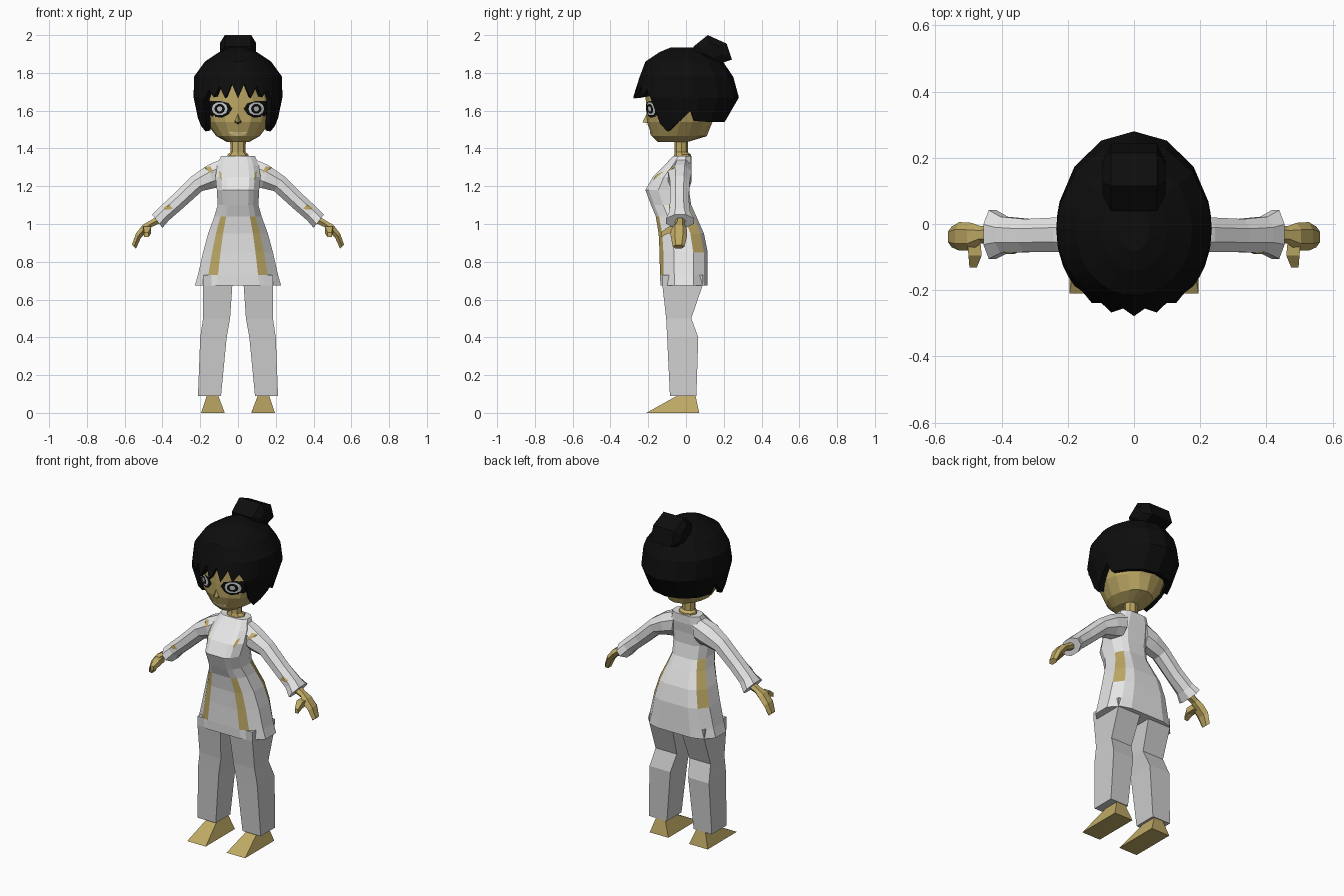
import bpy, bmesh, math
from mathutils import Vector
from mathutils.bvhtree import BVHTree

if "Cube" in bpy.data.objects:
    bpy.data.objects.remove(bpy.data.objects["Cube"])


def material(name, r, g, b):
    m = bpy.data.materials.new(name)
    m.diffuse_color = (r, g, b, 1)
    m.use_nodes = True
    m.node_tree.nodes["Principled BSDF"].inputs["Base Color"].default_value = m.diffuse_color
    return m


SKIN = material("skin", 0.52, 0.40, 0.13)
HAIR = material("black_hair", 0.004, 0.004, 0.004)
WHITE = material("white_cloth", 0.80, 0.80, 0.80)
GREY = material("light_grey_cloth", 0.62, 0.62, 0.62)
EYE = material("eye_white", 0.62, 0.66, 0.66)
LIP = material("pale_lip", 0.75, 0.60, 0.28)


def finish(bm, name, mats, mirror=False):
    me = bpy.data.meshes.new(name)
    bm.to_mesh(me)
    bm.free()
    ob = bpy.data.objects.new(name, me)
    bpy.context.collection.objects.link(ob)
    for m in mats:
        me.materials.append(m)
    if mirror:
        ob.modifiers.new("mirror", "MIRROR").use_mirror_merge = False
    return ob


def loft(name, rings, mats, mirror=False, caps=(True, True), rule=None):
    """Skin a list of closed rings that share one point count."""
    bm = bmesh.new()
    vs = [[bm.verts.new(p) for p in r] for r in rings]
    n = len(vs[0])
    for i in range(len(vs) - 1):
        for j in range(n):
            k = (j + 1) % n
            f = bm.faces.new((vs[i][j], vs[i][k], vs[i + 1][k], vs[i + 1][j]))
            if rule:
                f.material_index = rule(i, j)
    if caps[0]:
        bm.faces.new(vs[0])
    if caps[1]:
        bm.faces.new(vs[-1])
    bmesh.ops.recalc_face_normals(bm, faces=bm.faces)
    return finish(bm, name, mats, mirror)


def egg(z, w, yf, ym, yb, n=16):
    """Horizontal ring with its own front and back depth; point 0 is the front."""
    out = []
    for i in range(n):
        a = 2 * math.pi * i / n
        c = math.cos(a)
        out.append((w * math.sin(a), ym + ((yf - ym) if c > 0 else (ym - yb)) * c, z))
    return out


def tube(sections, n=8):
    """Rings from upper point, lower point and front and back depth."""
    rings = []
    for tx, tz, bx, bz, yf, yb in sections:
        c = Vector(((tx + bx) / 2, (yf + yb) / 2, (tz + bz) / 2))
        up = Vector(((tx - bx) / 2, 0, (tz - bz) / 2))
        dep = Vector((0, (yb - yf) / 2, 0))
        k = 1 / math.cos(math.pi / n)
        rings.append([c + up * k * math.cos(2 * math.pi * (i + .5) / n)
                      + dep * k * math.sin(2 * math.pi * (i + .5) / n) for i in range(n)])
    return rings


def box_ring(x0, x1, y0, y1, z):
    return [(x0, y0, z), (x1, y0, z), (x1, y1, z), (x0, y1, z)]


def decal(name, target, outline, mat, lift=0.004):
    """Thin painted patch laid on the front of a part, mirrored in x."""
    me = target.data
    tree = BVHTree.FromPolygons([v.co for v in me.vertices], [p.vertices for p in me.polygons])
    cx = sum(p[0] for p in outline) / len(outline)
    cz = sum(p[1] for p in outline) / len(outline)

    def put(x, z):
        hit = tree.ray_cast(Vector((x, -1, z)), Vector((0, 1, 0)))[0]
        return bm.verts.new((x, (hit.y if hit else -0.05) - lift, z))

    # finer outline so that the patch follows the surface
    pts = []
    for a, b in zip(outline, outline[1:] + outline[:1]):
        pts += [a, ((a[0] + b[0]) / 2, (a[1] + b[1]) / 2)]
    bm = bmesh.new()
    rows = [[put(cx + (x - cx) * s, cz + (z - cz) * s) for x, z in pts]
            for s in (1, .8, .6, .4, .2)]
    mid = put(cx, cz)
    n = len(pts)
    for j in range(n):
        k = (j + 1) % n
        for a, b in zip(rows, rows[1:]):
            bm.faces.new((a[j], a[k], b[k], b[j]))
        bm.faces.new((rows[-1][j], rows[-1][k], mid))
    bm.normal_update()
    for f in bm.faces:
        if f.normal.y > 0:
            f.normal_flip()
    return finish(bm, name, [mat], True)


def disc(cx, cz, rx, rz, n=10):
    return [(cx + rx * math.cos(2 * math.pi * i / n), cz + rz * math.sin(2 * math.pi * i / n))
            for i in range(n)]


# head and neck
head = loft("head", [egg(*r) for r in (
    (1.435, .06, -.15, -.08, .01), (1.465, .115, -.18, -.05, .11), (1.54, .172, -.207, -.03, .14),
    (1.62, .198, -.212, -.03, .18), (1.72, .20, -.215, -.03, .20), (1.82, .15, -.16, 0, .15))], [SKIN])
loft("neck", [egg(*r, n=8) for r in (
    (1.34, .06, -.065, -.02, .03), (1.368, .055, -.062, -.02, .025),
    (1.38, .04, -.06, -.025, .01), (1.47, .042, -.06, -.025, .01))], [SKIN])

# face details
decal("eye_outline", head, [(.03, 1.61), (.05, 1.64), (.10, 1.652), (.15, 1.65), (.186, 1.645),
                            (.17, 1.60), (.14, 1.57), (.085, 1.562), (.05, 1.58)], HAIR)
decal("eye_white", head, disc(.097, 1.61, .042, .036), EYE, .006)
decal("iris", head, disc(.097, 1.61, .028, .026), HAIR, .008)
decal("pupil", head, disc(.097, 1.61, .014, .014), EYE, .0095)
decal("mouth", head, [(0, 1.486), (.055, 1.488), (.03, 1.470), (0, 1.465)], LIP)
loft("nose", [[(-.02, -.20, 1.535), (.02, -.20, 1.535), (0, -.20, 1.60)],
              [(-.006, -.23, 1.538), (.006, -.23, 1.538), (0, -.226, 1.55)]], [SKIN])
decal("nostril", head, [(0, 1.526), (.022, 1.548), (0, 1.54)], HAIR, .008)

# hair shell: jagged fringe, side locks and straight back edge
SHELL = [(1.48, .185, -.21, .19), (1.54, .208, -.24, .205), (1.67, .235, -.28, .28),
         (1.78, .233, -.245, .25), (1.86, .175, -.215, .195), (1.91, .10, -.14, .12),
         (1.935, .045, -.08, .06)]
EDGE = [(0, 1.665), (8, 1.74), (17, 1.665), (25, 1.73), (33, 1.67), (41, 1.71), (50, 1.66),
        (57, 1.53), (66, 1.49), (78, 1.52), (91, 1.56), (100, 1.60), (107, 1.545),
        (130, 1.54), (155, 1.54), (180, 1.54)]
EDGE += [(360 - a, z) for a, z in EDGE[-2:0:-1]]


def shell_point(deg, z, s=1.0):
    for lo, hi in zip(SHELL, SHELL[1:]):
        if z <= hi[0] or hi is SHELL[-1]:
            break
    t = (z - lo[0]) / (hi[0] - lo[0])
    w, yf, yb = (lo[i] + (hi[i] - lo[i]) * t for i in (1, 2, 3))
    c, sn = math.cos(math.radians(deg)), math.sin(math.radians(deg))
    y = -.02 + ((yf + .02) if c > 0 else (-.02 - yb)) * c
    return (w * sn * s, y * s, z)


hair_rows = [[shell_point(a, z + .005, .84) for a, z in EDGE],
             [shell_point(a, z) for a, z in EDGE],
             [shell_point(a, max(z + .01, 1.67)) for a, z in EDGE]]
hair_rows += [[shell_point(a, z) for a, _ in EDGE] for z in (1.78, 1.86, 1.91, 1.935)]
loft("hair", hair_rows, [HAIR], caps=(False, True))

# hair bun
BUN = [(.04, 1.94), (.115, 2.0), (.215, 1.955), (.243, 1.87), (.15, 1.84), (.05, 1.89)]
loft("hair_bun", [[(x, .135 + (y - .135) * s, 1.92 + (z - 1.92) * s) for y, z in BUN]
                  for x, s in ((-.095, .5), (-.07, 1), (.07, 1), (.095, .5))], [HAIR])


# tunic: flat front and back panels, with open side slits showing skin
def tunic_ring(z, w, yf, yb):
    d = yb - yf
    half = [(.5 * w, yf), (.74 * w, yf + .08 * d), (w, yf + .3 * d), (w, yb - .3 * d),
            (.78 * w, yb - .08 * d), (.5 * w, yb)]
    return [(x, y, z) for x, y in half] + [(-x, y, z) for x, y in reversed(half)]


TUNIC = [(.675, .228, -.135, .115), (.73, .212, -.138, .115), (.85, .185, -.14, .115),
         (.95, .158, -.145, .095), (1.04, .125, -.16, .055), (1.10, .108, -.185, .028),
         (1.18, .112, -.215, .015), (1.25, .12, -.175, .02), (1.31, .11, -.115, .03),
         (1.36, .09, -.068, .03)]
tunic = loft("tunic", [tunic_ring(*r) for r in TUNIC], [WHITE, SKIN],
             rule=lambda i, j: int((i in (1, 2, 3) and j in (0, 10)) or (i in (2, 3, 4) and j in (3, 7))))

# sleeves
sleeve = loft("sleeve", tube([
    (.06, 1.355, .08, 1.20, -.07, .03), (.16, 1.312, .125, 1.19, -.095, .03),
    (.245, 1.253, .19, 1.175, -.085, .02), (.35, 1.15, .29, 1.085, -.085, .015),
    (.42, 1.085, .365, 1.02, -.088, .022), (.455, 1.05, .40, .98, -.105, .042)]), [WHITE], True)
decal("shoulder_gap", sleeve, [(.13, 1.27), (.145, 1.305), (.18, 1.30), (.15, 1.275)], SKIN)
decal("chest_gap", tunic, [(.085, 1.23), (.088, 1.27), (.10, 1.28), (.098, 1.25)], SKIN)
decal("forearm_gap", sleeve, [(.345, 1.08), (.365, 1.105), (.395, 1.085), (.375, 1.075)], SKIN)

# hands and thumbs
loft("hand", tube([
    (.42, 1.045, .40, 1.01, -.055, -.005), (.47, 1.015, .455, .985, -.055, -.01),
    (.505, .995, .48, .96, -.075, -.002), (.54, .95, .515, .925, -.075, 0),
    (.562, .89, .54, .87, -.066, -.012)], 6), [SKIN], True)
loft("thumb", [[(x0, y, z0), (x1, y, z0), (x1, y, z1), (x0, y, z1)] for y, x0, x1, z0, z1 in (
    (-.04, .465, .505, .955, .99), (-.095, .46, .50, .95, .985), (-.132, .475, .497, .93, .955))],
    [SKIN], True)

# trousers
loft("trouser_leg", [box_ring(*r) for r in (
    (.09, .212, -.085, .055, .09), (.06, .20, -.10, .065, .40), (.042, .185, -.105, .028, .50),
    (.03, .185, -.125, .088, .675), (.02, .185, -.125, .09, .73))], [GREY], True)

# feet
loft("foot", [box_ring(.07, .195, -.21, .07, 0), box_ring(.105, .165, -.045, .05, .092)],
     [SKIN], True)
